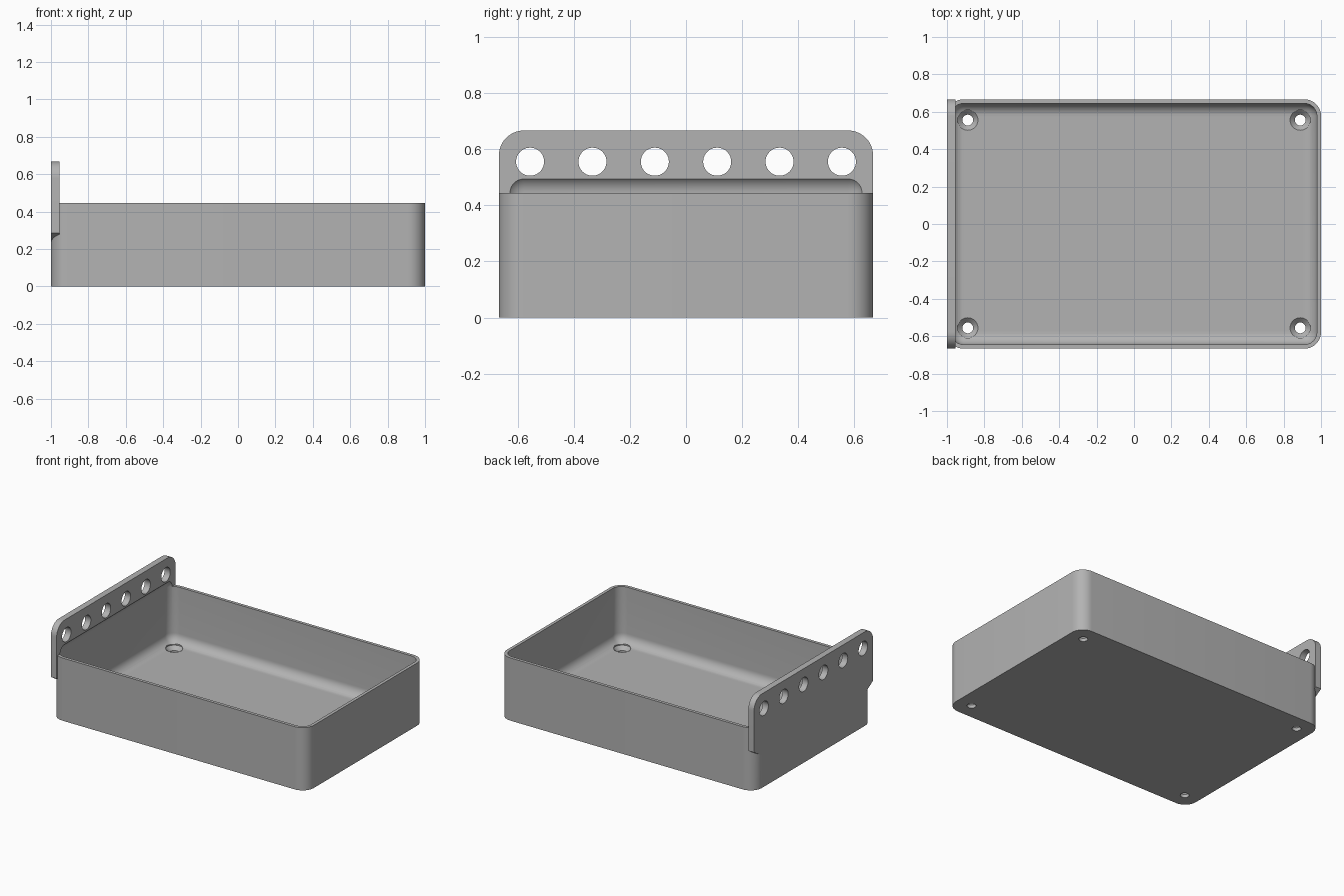
import bpy, bmesh, math
from mathutils import Matrix, Vector

old = bpy.data.objects.get("Cube")
if old:
    bpy.data.objects.remove(old, do_unlink=True)

U = 2 / 90            # one design unit
LENGTH, WIDTH, HEIGHT = 90 * U, 60 * U, 20 * U
WALL, FLOOR, PLATE = U, 2.2 * U, 2 * U
R_OUT, R_IN = 4 * U, 3 * U
CAVITY_TOP, PLATE_TOP = 23 * U, 30 * U

grey = bpy.data.materials.new("plain grey")
grey.use_nodes = True
colour = (0.45, 0.45, 0.45, 1)
grey.diffuse_color = colour
grey.node_tree.nodes["Principled BSDF"].inputs["Base Color"].default_value = colour


def make(name, bm, helper=True):
    bmesh.ops.recalc_face_normals(bm, faces=bm.faces)
    mesh = bpy.data.meshes.new(name)
    bm.to_mesh(mesh)
    bm.free()
    mesh.materials.append(grey)
    ob = bpy.data.objects.new(name, mesh)
    bpy.context.collection.objects.link(ob)
    ob.hide_render = helper
    return ob


def rounded_box(name, size, centre, radius, vertical_only, helper=True):
    bm = bmesh.new()
    bmesh.ops.create_cube(bm, size=1)
    bmesh.ops.scale(bm, vec=size, verts=bm.verts)
    bmesh.ops.translate(bm, vec=centre, verts=bm.verts)
    edges = [e for e in bm.edges if not vertical_only
             or abs(e.verts[0].co.z - e.verts[1].co.z) > 0.01]
    bmesh.ops.bevel(bm, geom=edges, offset=radius, offset_type='OFFSET',
                    segments=10, profile=0.5, affect='EDGES')
    return make(name, bm, helper)


def add_cone(bm, low, high, centre, axis='Z'):
    """Cylinder or cone from (height, radius) low to high along the axis."""
    depth = high[0] - low[0]
    turn = Matrix.Rotation(math.pi / 2, 4, 'Y') if axis == 'X' else Matrix()
    place = Matrix.Translation(Vector(centre)) @ turn
    lift = Matrix.Translation((0, 0, (low[0] + high[0]) / 2))
    bmesh.ops.create_cone(bm, cap_ends=True, segments=40, radius1=low[1],
                          radius2=high[1], depth=depth, matrix=place @ lift)


def boolean(target, tool, operation):
    mod = target.modifiers.new(operation.lower(), 'BOOLEAN')
    mod.operation, mod.solver, mod.object = operation, 'EXACT', tool
    bpy.context.view_layer.objects.active = target
    bpy.ops.object.modifier_apply(modifier=mod.name)
    bpy.data.objects.remove(tool, do_unlink=True)


# Tray body
tray = rounded_box("tray", (LENGTH, WIDTH, HEIGHT), (0, 0, HEIGHT / 2),
                   R_OUT, True, helper=False)

# Upright plate with rounded top corners and sloped lower corners
half = []
for i in range(13):
    a = math.pi / 2 * i / 12
    half.append((WIDTH / 2 - R_OUT + R_OUT * math.sin(a),
                 PLATE_TOP - R_OUT + R_OUT * math.cos(a)))
half += [(WIDTH / 2, 0.285), (WIDTH / 2 - R_OUT, 0.23)]
outline = half + [(-y, z) for y, z in reversed(half)]
bm = bmesh.new()
face = bm.faces.new([bm.verts.new((-LENGTH / 2, y, z)) for y, z in outline])
ext = bmesh.ops.extrude_face_region(bm, geom=[face])
bmesh.ops.translate(bm, vec=(PLATE, 0, 0),
                    verts=[v for v in ext["geom"] if isinstance(v, bmesh.types.BMVert)])
boolean(tray, make("plate", bm), 'UNION')

# Filleted cavity, also biting into the plate
cavity = rounded_box("cavity", (LENGTH - 2 * WALL, WIDTH - 2 * WALL, CAVITY_TOP - FLOOR),
                     (0, 0, (CAVITY_TOP + FLOOR) / 2), R_IN, False)
boolean(tray, cavity, 'DIFFERENCE')

# Row of holes through the plate
bm = bmesh.new()
for i in range(6):
    add_cone(bm, (-0.1, 0.05), (0.1, 0.05),
             (-LENGTH / 2, (i - 2.5) * 10 * U, 25 * U), 'X')
boolean(tray, make("plate_holes", bm), 'DIFFERENCE')

# Countersunk screw holes in the floor
R_SCREW, R_HEAD = 0.029, 0.055
spots = [(sx * 40 * U, sy * 25 * U, 0) for sx in (-1, 1) for sy in (-1, 1)]
seat = FLOOR - (R_HEAD - R_SCREW)
for name, low, high in (("screw_holes", (-0.1, R_SCREW), (FLOOR + 0.02, R_SCREW)),
                        ("countersinks", (seat, R_SCREW), (FLOOR, R_HEAD)),
                        ("head_clearance", (FLOOR - 0.0005, R_HEAD), (FLOOR + 0.05, R_HEAD))):
    bm = bmesh.new()
    for spot in spots:
        add_cone(bm, low, high, spot)
    boolean(tray, make(name, bm), 'DIFFERENCE')

# Smooth curved surfaces, sharp edges kept
bpy.ops.object.select_all(action='DESELECT')
tray.select_set(True)
bpy.context.view_layer.objects.active = tray
bpy.ops.object.shade_smooth_by_angle(angle=math.radians(25))
